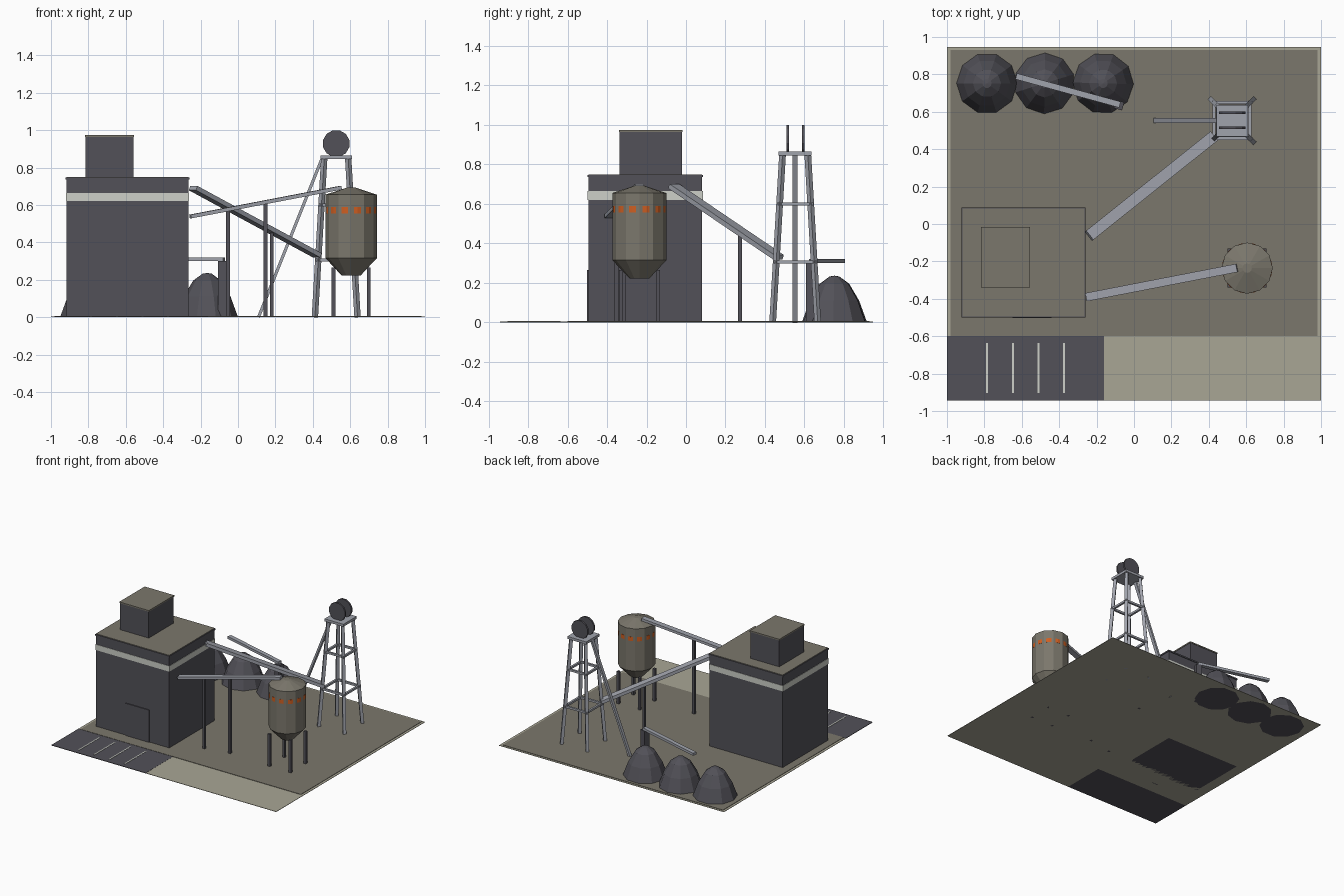
import bpy, bmesh, math
from mathutils import Vector, Matrix

if "Cube" in bpy.data.objects:
    bpy.data.objects.remove(bpy.data.objects["Cube"])


def mat(name, hexcol):
    m = bpy.data.materials.new(name)
    c = [int(hexcol[i:i + 2], 16) / 255 for i in (0, 2, 4)]
    m.diffuse_color = [((v + 0.055) / 1.055) ** 2.4 if v > 0.04 else v / 12.92 for v in c] + [1]
    m.use_nodes = True
    m.node_tree.nodes["Principled BSDF"].inputs["Base Color"].default_value = m.diffuse_color
    return m


SAND = mat("sand", "A9A695")
YARD = mat("grey_brown", "7B776C")
DARK = mat("dark_slate", "525158")
METAL = mat("light_metal", "A0A3AC")
WHITE = mat("off_white", "CDD0C8")
ORANGE = mat("orange", "CF5F22")


def add(name, bm, material):
    bmesh.ops.recalc_face_normals(bm, faces=bm.faces)
    me = bpy.data.meshes.new(name)
    bm.to_mesh(me)
    bm.free()
    me.materials.append(material)
    ob = bpy.data.objects.new(name, me)
    bpy.context.collection.objects.link(ob)
    return ob


def box(name, x0, x1, y0, y1, z0, z1, material):
    bm = bmesh.new()
    bmesh.ops.create_cube(bm, size=1)
    for v in bm.verts:
        v.co = ((x0 + x1) / 2 + v.co.x * (x1 - x0),
                (y0 + y1) / 2 + v.co.y * (y1 - y0),
                (z0 + z1) / 2 + v.co.z * (z1 - z0))
    return add(name, bm, material)


def beam(name, a, b, width, thick, material):
    """Rectangular bar from a to b, with its width kept horizontal."""
    a, b = Vector(a), Vector(b)
    d = (b - a).normalized()
    side = d.cross(Vector((0, 0, 1)))
    side = side.normalized() if side.length > 1e-4 else Vector((1, 0, 0))
    up = side.cross(d)
    bm = bmesh.new()
    bmesh.ops.create_cube(bm, size=1)
    for v in bm.verts:
        x, y, z = v.co
        v.co = (a + b) / 2 + d * x * (b - a).length + side * y * width + up * z * thick
    return add(name, bm, material)


def lathe(name, cx, cy, profile, sides, material, turn=0):
    """Faceted solid of revolution from (radius, height) pairs, capped."""
    bm = bmesh.new()
    rings = [[bm.verts.new((cx + r * math.cos(turn + math.tau * i / sides),
                            cy + r * math.sin(turn + math.tau * i / sides), z))
              for i in range(sides)] for r, z in profile]
    for lo, hi in zip(rings, rings[1:]):
        for i in range(sides):
            j = (i + 1) % sides
            bm.faces.new((lo[i], lo[j], hi[j], hi[i]))
    bm.faces.new(rings[0])
    bm.faces.new(rings[-1])
    return add(name, bm, material)


# Ground slabs, yard surface, parking
box("ground_slab", -1, 1, -0.6, 0.947, 0, 0.003, SAND)
box("front_apron", -0.16, 1, -0.943, -0.6, 0, 0.003, SAND)
box("parking_lot", -1, -0.16, -0.943, -0.6, 0, 0.004, DARK)
box("yard_surface", -0.98, 0.98, -0.6, 0.93, 0.003, 0.006, YARD)
for x in (-0.786, -0.647, -0.511, -0.374):
    box("parking_stripe", x - 0.005, x + 0.005, -0.904, -0.636, 0.004, 0.006, WHITE)

# Main plant building
box("plant_building", -0.917, -0.265, -0.495, 0.082, 0, 0.742, DARK)
box("white_band", -0.92, -0.262, -0.498, 0.085, 0.62, 0.665, WHITE)
box("building_roof_edge", -0.922, -0.26, -0.5, 0.087, 0.735, 0.746, DARK)
box("building_roof", -0.917, -0.265, -0.495, 0.082, 0.746, 0.75, YARD)
box("loading_door", -0.65, -0.44, -0.502, -0.495, 0, 0.265, DARK)
box("roof_penthouse", -0.815, -0.558, -0.337, -0.02, 0.75, 0.963, DARK)
box("penthouse_roof", -0.818, -0.555, -0.34, -0.017, 0.963, 0.973, YARD)

# Silo with hopper, orange band and legs
SX, SY = 0.605, -0.236
lathe("silo", SX, SY, [(0.05, 0.222), (0.137, 0.315), (0.137, 0.655), (0.025, 0.692)], 12, YARD)
lathe("silo_orange_band", SX, SY, [(0.1348, 0.555), (0.1348, 0.588)], 24, ORANGE)
for sx in (-1, 1):
    for sy in (-1, 1):
        x, y = SX + sx * 0.094, SY + sy * 0.094
        box("silo_leg", x - 0.01, x + 0.01, y - 0.01, y + 0.01, 0, 0.265, DARK)

# Conveyors and their supports
beam("silo_conveyor", (-0.255, -0.391, 0.538), (0.55, -0.235, 0.692), 0.045, 0.02, METAL)
beam("headframe_conveyor", (-0.24, -0.063, 0.69), (0.425, 0.468, 0.33), 0.062, 0.025, METAL)
beam("stockpile_conveyor", (-0.63, 0.79, 0.31), (-0.075, 0.638, 0.31), 0.033, 0.02, METAL)
for x, y, top in ((-0.053, -0.352, 0.57), (0.147, -0.313, 0.607), (0.18, 0.274, 0.45)):
    box("conveyor_post", x - 0.01, x + 0.01, y - 0.01, y + 0.01, 0, top, DARK)
beam("stockpile_post", (-0.102, 0.641, 0.15), (-0.058, 0.629, 0.15), 0.045, 0.3, DARK)

# Headframe tower
HX, HY = 0.525, 0.553


def half(z):
    return 0.114 - 0.05 * z / 0.85


for sx in (-1, 1):
    for sy in (-1, 1):
        beam("headframe_leg", (HX + sx * half(0), HY + sy * half(0), 0),
             (HX + sx * half(0.85), HY + sy * half(0.85), 0.85), 0.024, 0.024, METAL)
for z in (0.305, 0.6):
    h = half(z)
    for s in (-1, 1):
        beam("headframe_brace", (HX - h - 0.012, HY + s * h, z), (HX + h + 0.012, HY + s * h, z), 0.016, 0.016, METAL)
        beam("headframe_brace", (HX + s * h, HY - h - 0.012, z), (HX + s * h, HY + h + 0.012, z), 0.016, 0.016, METAL)
box("headframe_platform", HX - 0.084, HX + 0.084, HY - 0.084, HY + 0.084, 0.845, 0.865, METAL)
beam("headframe_backstay", (0.11, HY, 0), (0.45, HY, 0.85), 0.026, 0.016, METAL)

# Winding wheels
for y in (0.515, 0.594):
    bm = bmesh.new()
    bmesh.ops.create_cone(bm, cap_ends=True, segments=12, radius1=0.073, radius2=0.073, depth=0.014,
                          matrix=Matrix.Translation((HX, y, 0.928)) @ Matrix.Rotation(math.pi / 2, 4, 'X')
                          @ Matrix.Rotation(math.pi / 12, 4, 'Z'))
    add("winding_wheel", bm, DARK)

# Stockpiles
for i, x in enumerate((-0.786, -0.478, -0.165)):
    lathe("stockpile", x, 0.752, [(0.165, 0), (0.125, 0.11), (0.075, 0.195), (0.025, 0.232), (0.002, 0.236)],
          10, DARK, turn=0.3 * i)
